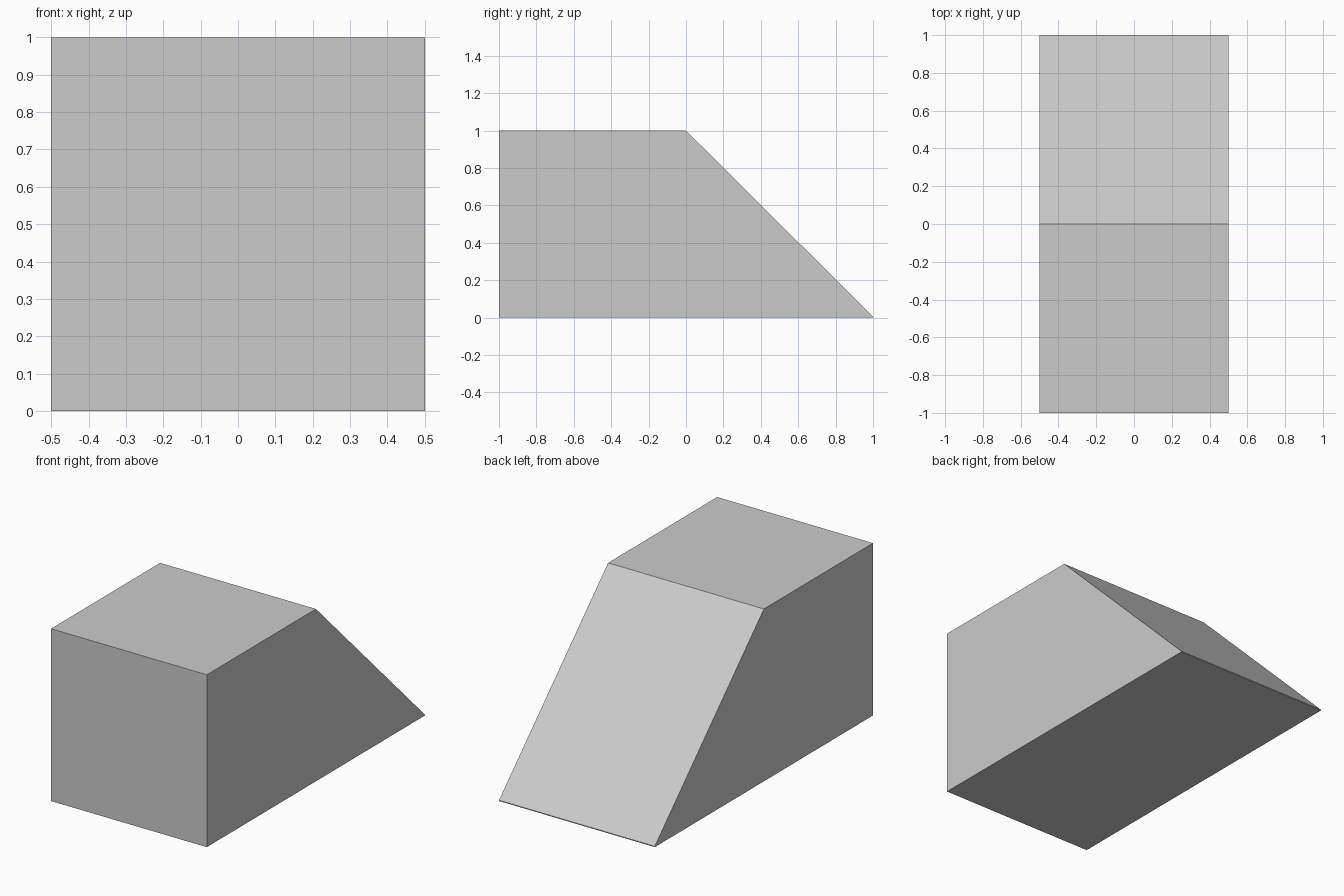
import bpy
import bmesh

if "Cube" in bpy.data.objects:
    bpy.data.objects.remove(bpy.data.objects["Cube"])

# Side profile (y, z): flat-topped block running down to a thin toe at the back
profile = [(-1, 0), (1, 0), (1, 0.005), (0, 1), (-1, 1)]
width = 1.0

# Ramp block: profile extruded across x
bm = bmesh.new()
side = bm.faces.new([bm.verts.new((-width / 2, y, z)) for y, z in profile])
result = bmesh.ops.extrude_face_region(bm, geom=[side], use_keep_orig=True)
verts = [g for g in result["geom"] if isinstance(g, bmesh.types.BMVert)]
bmesh.ops.translate(bm, verts=verts, vec=(width, 0, 0))
bmesh.ops.recalc_face_normals(bm, faces=bm.faces)

mesh = bpy.data.meshes.new("ramp_block")
bm.to_mesh(mesh)
bm.free()
bpy.context.collection.objects.link(bpy.data.objects.new("ramp_block", mesh))
